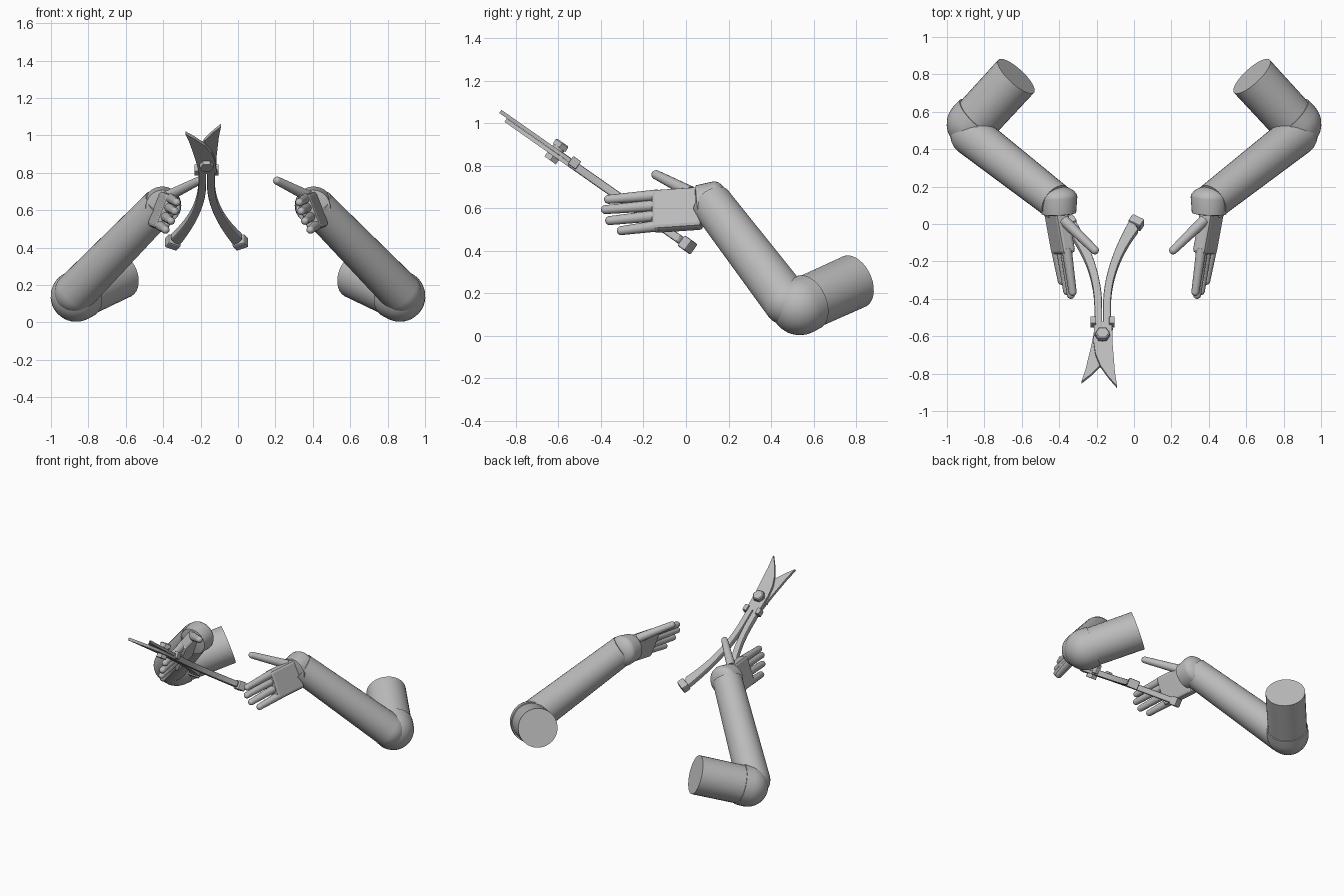
import bpy, bmesh, math
from mathutils import Matrix, Vector

cube = bpy.data.objects.get("Cube")
if cube:
    bpy.data.objects.remove(cube, do_unlink=True)

grey = bpy.data.materials.new("plain_grey")
grey.use_nodes = True
GREY = (0.5, 0.5, 0.5, 1)
grey.diffuse_color = GREY
grey.node_tree.nodes["Principled BSDF"].inputs["Base Color"].default_value = GREY


def finish(name, bm, matrix, smooth=True, bevel=0):
    bmesh.ops.remove_doubles(bm, verts=bm.verts, dist=1e-5)
    bmesh.ops.transform(bm, matrix=matrix, verts=bm.verts)
    bmesh.ops.recalc_face_normals(bm, faces=bm.faces)
    mesh = bpy.data.meshes.new(name)
    bm.to_mesh(mesh)
    bm.free()
    mesh.materials.append(grey)
    obj = bpy.data.objects.new(name, mesh)
    bpy.context.collection.objects.link(obj)
    if bevel:
        mod = obj.modifiers.new("bevel", 'BEVEL')
        mod.width = bevel
        mod.segments = 2
    if smooth:
        bpy.ops.object.select_all(action='DESELECT')
        obj.select_set(True)
        bpy.context.view_layer.objects.active = obj
        bpy.ops.object.shade_smooth_by_angle(angle=math.radians(40))
    return obj


def dome(r, steps=8, squash=1.0):
    """Quarter-round profile from the pole to the equator at distance 0."""
    angles = [math.pi / 2 * i / steps for i in range(steps + 1)]
    return [(-r * squash * math.cos(a), r * math.sin(a)) for a in angles]


def lathe(name, start, toward, profile, sides=32):
    """Spin (distance, radius) pairs around the line from start toward a point."""
    start, toward = Vector(start), Vector(toward)
    bm = bmesh.new()
    rings = []
    for d, r in profile:
        rings.append([bm.verts.new((r * math.cos(math.tau * i / sides),
                                    r * math.sin(math.tau * i / sides), d))
                      for i in range(sides)])
    for a, b in zip(rings, rings[1:]):
        for i in range(sides):
            j = (i + 1) % sides
            bm.faces.new((a[i], a[j], b[j], b[i]))
    bm.faces.new(rings[0])
    bm.faces.new(rings[-1])
    turn = (toward - start).to_track_quat('Z', 'Y').to_matrix().to_4x4()
    return finish(name, bm, Matrix.Translation(start) @ turn)


def rod(name, a, b, r, tip):
    length = (Vector(b) - Vector(a)).length
    end = [(length - d - tip, q) for d, q in reversed(dome(tip, 5))]
    return lathe(name, a, b, [(0, r)] + end, 16)


def prism(name, outline, low, high, matrix, bevel=0):
    bm = bmesh.new()
    bottom = [bm.verts.new((x, y, low)) for x, y in outline]
    top = [bm.verts.new((x, y, high)) for x, y in outline]
    bm.faces.new(bottom)
    bm.faces.new(top)
    for i in range(len(outline)):
        j = (i + 1) % len(outline)
        bm.faces.new((bottom[i], bottom[j], top[j], top[i]))
    return finish(name, bm, matrix, False, bevel)


def box(name, size, matrix, bevel=0):
    x, y, z = (v / 2 for v in size)
    return prism(name, [(-x, -y), (x, -y), (x, y), (-x, y)], -z, z, matrix, bevel)


# Arms and hands, mirrored left and right
for side, label in ((1, "left"), (-1, "right")):
    def at(x, y, z):
        return Vector((side * x, y, z))

    elbow, shoulder, wrist = at(.865, .535, .14), at(.63, .79, .255), at(.415, .12, .625)
    length = (shoulder - elbow).length
    lathe(label + "_upper_arm", elbow, shoulder, [(0, .128), (length, .13)])
    lathe(label + "_elbow_cup", elbow, shoulder, dome(.137) + [(.055, .135)])

    fore = at(.87, .475, .16)
    lathe(label + "_forearm", fore, wrist,
          dome(.112) + [((wrist - fore).length, .098)])

    # Wrist cup opens toward the hand
    lathe(label + "_wrist_cup", wrist + at(-.01, .02, 0), at(.39, -.2, .59),
          dome(.102, 8, .6) + [(.085, .092), (.09, .07)])

    # Palm slab leans with the knuckles
    palm_dir = at(-.04, -.22, -.015).normalized()
    palm_up = at(-.075, 0, .2)
    palm_up = (palm_up - palm_up.dot(palm_dir) * palm_dir).normalized()
    frame = Matrix((palm_dir.cross(palm_up), palm_dir, palm_up)).transposed().to_4x4()
    box(label + "_palm", (.075, .24, .2),
        Matrix.Translation(at(.398, -.04, .592)) @ frame, .018)

    # Fingers: x and z of each tip, reach along y
    tips = [(.325, .640, .385), (.335, .592, .4), (.355, .540, .38), (.383, .492, .325)]
    for i, (x, z, reach) in enumerate(tips):
        rod(f"{label}_finger_{i + 1}", at(x + .035, -.13, .662 - .048 * i),
            at(x, -reach, z), .027, .021)
    rod(label + "_thumb", at(.375, .02, .675), at(.195, -.155, .765), .03, .022)

# Shears lie in a tilted plane: x across, y from the pivot toward the grips
along = Vector((0, .819, -.574))
normal = Vector((1, 0, 0)).cross(along)
plane = Matrix((Vector((1, 0, 0)), along, normal)).transposed().to_4x4()
plane = Matrix.Translation((-.168, -.613, .862)) @ plane


def spread(s):
    return .023 + .51 * max(0, s - .2) ** 2


# Curved handles with end knobs
for side, label in ((1, "left"), (-1, "right")):
    stations = [.02 + .72 * i / 14 for i in range(15)]
    outer = [(side * (spread(s) + .021), s - .25 * spread(s) + .006) for s in stations]
    inner = [(side * (spread(s) - .021), s + .25 * spread(s) - .006) for s in stations]
    prism(label + "_handle", outer + inner[::-1], -.02, .02, plane, .008)
    knob = (plane @ Matrix.Translation((side * .181, .757, 0))
            @ Matrix.Rotation(-side * math.radians(30), 4, 'Z'))
    box(label + "_handle_knob", (.075, .05, .06), knob, .008)
    box(label + "_stop_tab", (.03, .045, .045),
        plane @ Matrix.Translation((side * .05, .1, .012)), .004)

# Crossed blades, one over the other
blade = [(.05, .1), (.054, -.05), (.06, -.14), (.066, -.23), (.078, -.324),
         (.035, -.265), (-.01, -.19), (-.038, -.11), (-.048, -.03), (-.045, .1)]
prism("upper_blade", blade, 0, .018, plane)
lower = plane @ Matrix.Rotation(math.radians(-7), 4, 'Z') @ Matrix.Diagonal((-1, .9, 1, 1))
prism("lower_blade", blade, -.02, -.001, lower)

# Pivot bolt with hexagonal ends
pivot, up = plane.translation, plane.translation + normal
lathe("pivot_bolt", pivot - normal * .035, up, [(0, .03), (.075, .03)], 24)
lathe("bolt_head", pivot + normal * .028, up, [(0, .041), (.024, .041), (.03, .034)], 6)
lathe("bolt_nut", pivot - normal * .045, up, [(0, .038), (.024, .038)], 6)
